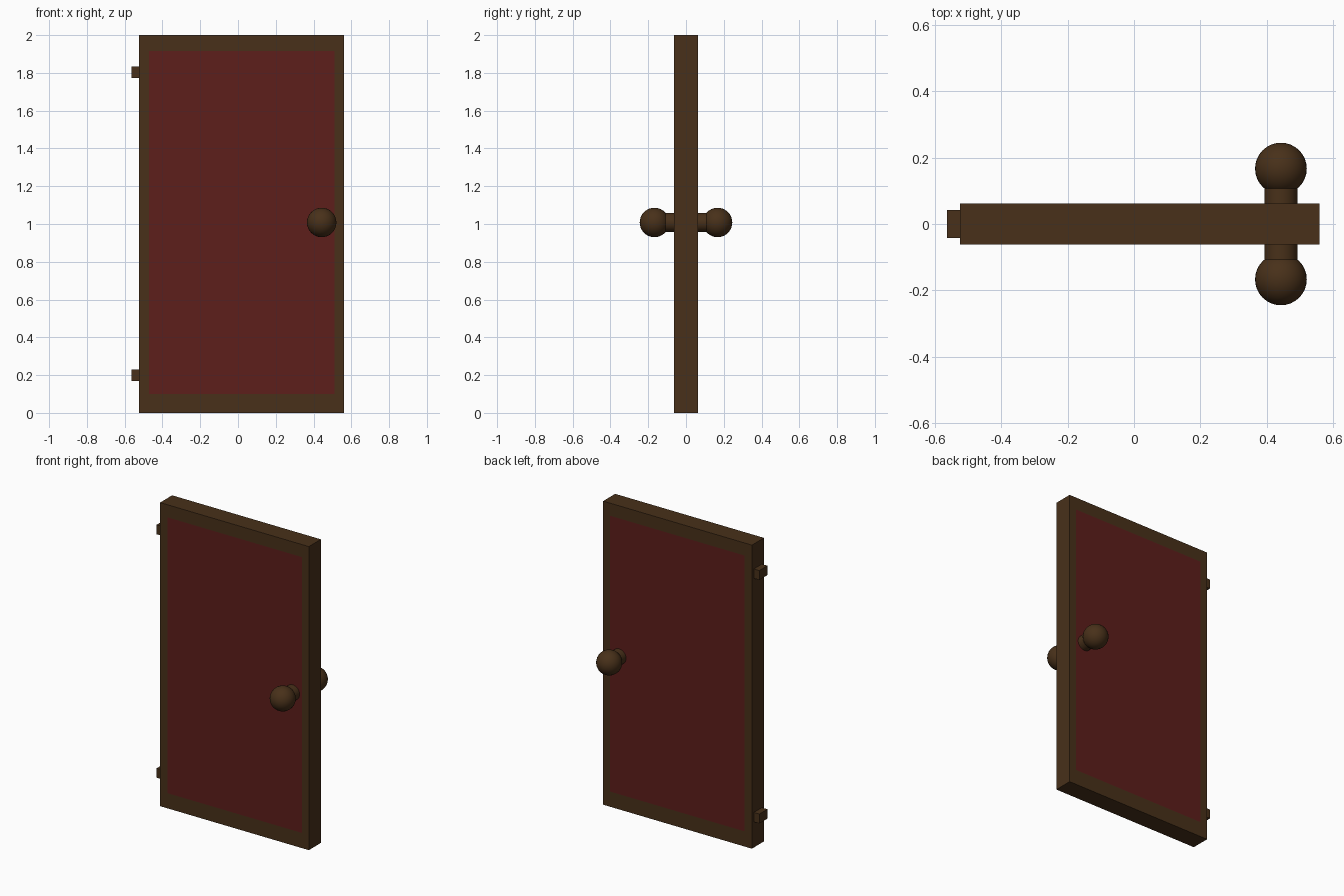
import bpy, bmesh
from math import pi
from mathutils import Vector

if "Cube" in bpy.data.objects:
    bpy.data.objects.remove(bpy.data.objects["Cube"])


def material(name, color):
    m = bpy.data.materials.new(name)
    m.diffuse_color = (*color, 1)
    m.use_nodes = True
    m.node_tree.nodes["Principled BSDF"].inputs["Base Color"].default_value = m.diffuse_color
    return m


WOOD = material("dark_wood", (0.065, 0.03, 0.01))
RED = material("red_panel", (0.11, 0.013, 0.011))


def box(name, lo, hi):
    lo, hi = Vector(lo), Vector(hi)
    bpy.ops.mesh.primitive_cube_add(size=1, location=(lo + hi) / 2)
    ob = bpy.context.object
    ob.name = name
    ob.scale = hi - lo
    bpy.ops.object.transform_apply(location=True, scale=True)
    ob.data.materials.append(WOOD)
    return ob


# Door slab, cut into a border and a flush red panel on both faces
T = 0.0625
PX, PZ = (-0.471, 0.511), (0.10, 1.917)
door = box("door_slab", (-0.524, -T, 0), (0.56, T, 2))
door.data.materials.append(RED)
bm = bmesh.new()
bm.from_mesh(door.data)
cuts = [((x, 0, 0), (1, 0, 0)) for x in PX] + [((0, 0, z), (0, 0, 1)) for z in PZ]
for co, no in cuts:
    bmesh.ops.bisect_plane(bm, geom=bm.verts[:] + bm.edges[:] + bm.faces[:],
                           plane_co=co, plane_no=no)
for f in bm.faces:
    c = f.calc_center_median()
    if abs(f.normal.y) > 0.9 and PX[0] < c.x < PX[1] and PZ[0] < c.z < PZ[1]:
        f.material_index = 1
bm.to_mesh(door.data)
bm.free()

# Hinges on the left edge
for name, z in (("lower_hinge", 0.20), ("upper_hinge", 1.804)):
    box(name, (-0.564, -0.042, z - 0.031), (-0.524, 0.042, z + 0.031))

# Round knob and stem on each face
KX, KZ, KY = 0.443, 1.008, 0.167
for side, s in (("front", -1), ("back", 1)):
    bpy.ops.mesh.primitive_cylinder_add(vertices=32, radius=0.05, depth=0.065,
                                        location=(KX, s * (T + 0.03), KZ),
                                        rotation=(pi / 2, 0, 0))
    stem = bpy.context.object
    stem.name = side + "_knob_stem"
    stem.data.materials.append(WOOD)
    bpy.ops.object.shade_smooth_by_angle()
    bpy.ops.mesh.primitive_uv_sphere_add(segments=32, ring_count=16, radius=0.078,
                                         location=(KX, s * KY, KZ),
                                         rotation=(pi / 2, 0, 0))
    knob = bpy.context.object
    knob.name = side + "_knob"
    knob.data.materials.append(WOOD)
    bpy.ops.object.shade_smooth_by_angle()
